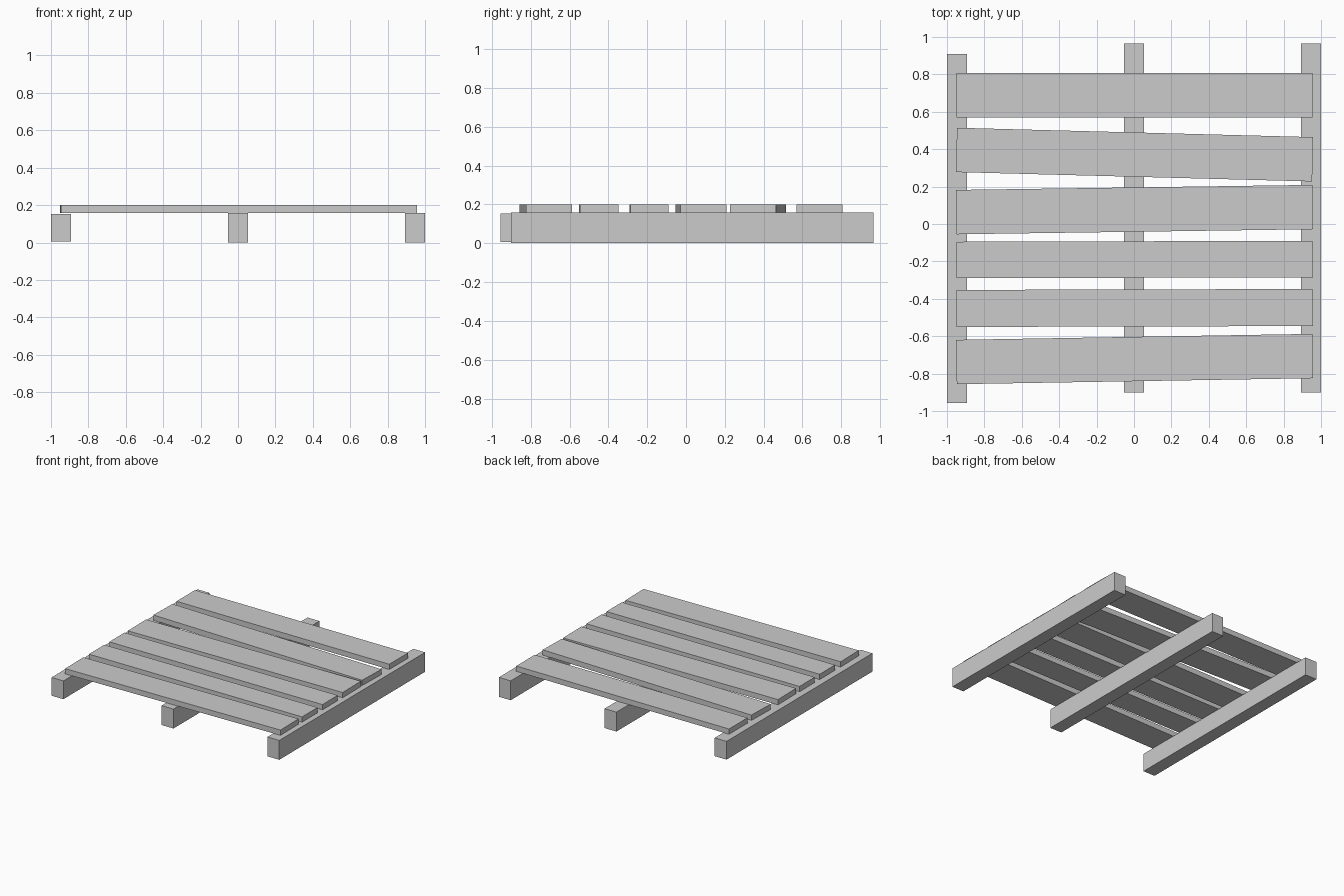
import bpy
import math

cube = bpy.data.objects.get("Cube")
if cube:
    bpy.data.objects.remove(cube, do_unlink=True)

# Single plain grey for the whole pallet
grey = bpy.data.materials.new("plain_grey")
grey.use_nodes = True
colour = (0.6, 0.6, 0.6, 1)
grey.diffuse_color = colour
grey.node_tree.nodes["Principled BSDF"].inputs["Base Color"].default_value = colour


def board(name, centre, size, turn=0.0):
    bpy.ops.mesh.primitive_cube_add(size=1, location=centre, rotation=(0, 0, turn))
    obj = bpy.context.object
    obj.name = name
    obj.scale = size
    obj.data.materials.append(grey)
    return obj


# Three bearers running front to back; the right one sits slightly askew
BEARER = (0.106, 1.866, 0.157)
board("right_bearer", (-0.947, -0.023, 0.079), (0.106, 1.866, 0.148))
board("middle_bearer", (0, 0.032, BEARER[2] / 2), BEARER)
board("left_bearer", (0.947, 0.032, BEARER[2] / 2), BEARER)

# Deck slats: centre y, width, rise from right end to left end
SLAT_LENGTH = 1.905
BOTTOM, TOP = 0.157, 0.2
slats = [
    (0.688, 0.237, 0.0),
    (0.371, 0.237, -0.05),
    (0.077, 0.237, 0.027),
    (-0.190, 0.195, 0.005),
    (-0.449, 0.198, 0.005),
    (-0.722, 0.237, 0.032),
]
for i, (y, width, rise) in enumerate(slats, 1):
    board(f"deck_slat_{i}", (0.003, y, (BOTTOM + TOP) / 2),
          (SLAT_LENGTH, width, TOP - BOTTOM), math.atan2(rise, SLAT_LENGTH))
